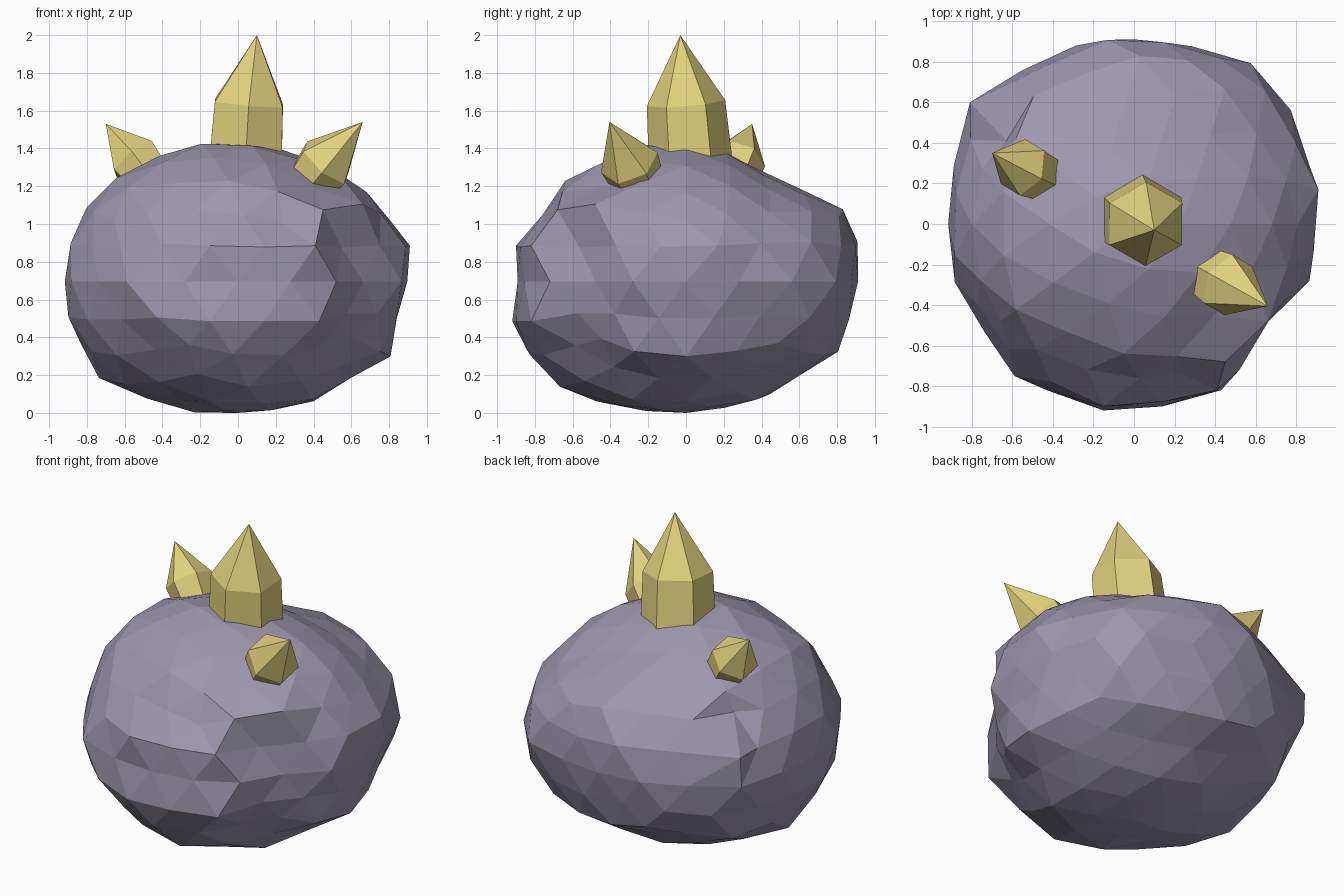
import bpy, bmesh, math
from mathutils import Vector, noise

if "Cube" in bpy.data.objects:
    bpy.data.objects.remove(bpy.data.objects["Cube"])


def material(name, rgb):
    m = bpy.data.materials.new(name)
    m.diffuse_color = (*rgb, 1)
    m.use_nodes = True
    m.node_tree.nodes["Principled BSDF"].inputs["Base Color"].default_value = m.diffuse_color
    return m


def finish(bm, name, mat):
    me = bpy.data.meshes.new(name)
    bmesh.ops.recalc_face_normals(bm, faces=bm.faces)
    bm.to_mesh(me)
    bm.free()
    me.materials.append(mat)
    ob = bpy.data.objects.new(name, me)
    bpy.context.collection.objects.link(ob)
    return ob


STONE = material("grey violet stone", (0.335, 0.307, 0.42))
CRYSTAL = material("pale gold crystal", (0.76, 0.65, 0.21))

MID = 0.71   # height of the boulder centre
# Boulder outlines: plan (x, y), front (x, z) and side (y, z)
PLAN = [(.91, .17), (.76, .6), (.56, .82), (.12, .93), (-.17, .93), (-.44, .84), (-.81, .6),
        (-.92, .17), (-.9, -.27), (-.68, -.6), (-.59, -.75), (-.17, -.92), (.12, -.9),
        (.42, -.82), (.66, -.48), (.88, -.27)]
FRONT = [(.89, .71), (.91, .9), (.66, 1.2), (.43, 1.37), (.08, 1.45), (-.21, 1.45), (-.69, 1.27),
         (-.91, .9), (-.91, .71), (-.92, .53), (-.75, .21), (-.65, .15), (-.25, .01),
         (.1, .03), (.39, .06), (.81, .31)]
SIDE = [(.88, .71), (.92, .9), (.85, 1.09), (.62, 1.19), (.2, 1.38), (-.21, 1.45), (-.64, 1.24),
        (-.9, .9), (-.87, .71), (-.92, .5), (-.83, .32), (-.66, .15), (-.4, .03), (.02, .01),
        (.4, .08), (.83, .35)]
# Corners of the strongest ledges and hollows
LEDGES = [(.45, -.68, 1.09), (.66, -.48, 1.12), (.41, -.82, .9), (.52, -.72, .71), (.43, -.82, .5),
          (-.59, -.75, .71), (-.43, -.82, .52), (-.15, -.92, .5), (.14, -.9, .5),
          (-.15, -.9, .9), (-.63, .41, 1.08), (.91, .17, .9), (-.81, .6, .9)]


def outline_radius(points, mid, u, v):
    """Distance from the centre to the closed outline along (u, v)."""
    n = math.hypot(u, v) or 1
    u, v = u / n, v / n
    best = 0.8
    for i, (ax, ay) in enumerate(points):
        bx, by = points[(i + 1) % len(points)]
        ay, by = ay - mid, by - mid
        ex, ey = bx - ax, by - ay
        det = u * ey - v * ex
        if abs(det) < 1e-9:
            continue
        t = (ax * ey - ay * ex) / det
        s = (ax * v - ay * u) / det
        if t > 0 and -1e-6 <= s <= 1.000001:
            best = t
    return best


# Boulder: faceted ball pushed to blended outlines with a rough surface
SCALE = Vector((.92, .92, .73))
bm = bmesh.new()
bmesh.ops.create_icosphere(bm, subdivisions=3, radius=1)
directions = {v: v.co.normalized() for v in bm.verts}
for v in bm.verts:
    d = Vector(v.co[i] * SCALE[i] for i in range(3))
    total = weight = 0
    for pts, mid, a, b, c in ((PLAN, 0, 0, 1, 2), (FRONT, MID, 0, 2, 1), (SIDE, MID, 1, 2, 0)):
        w = (1.001 - abs(v.co[c])) ** 3
        total += w * outline_radius(pts, mid, d[a], d[b]) / math.hypot(d[a], d[b], 1e-6) \
            * math.hypot(v.co[a], v.co[b])
        weight += w
    ratio = total / weight
    inner = min(abs(k) for k in v.co)          # roughen mostly away from the outlines
    rough = noise.noise(v.co * 3.1 + Vector((4, 7, 2))) * (.02 + .08 * inner)
    v.co = d * (ratio + rough + .004 - .05 * inner) + Vector((0, 0, MID))
# Pull the nearest free corner onto each ledge point
for x, y, z in LEDGES:
    aim = Vector((x / .92, y / .92, (z - MID) / .73)).normalized()
    v = max(directions, key=lambda k: directions[k].dot(aim))
    del directions[v]
    v.co = (x, y, z)
low = min(v.co.z for v in bm.verts)
for v in bm.verts:
    v.co.z -= low
finish(bm, "boulder", STONE)


def crystal(name, root, shoulder, tip, r_root, r_shoulder, toward):
    """Six-sided shaft with a point; one corner faces the given direction."""
    root, shoulder, tip = Vector(root), Vector(shoulder), Vector(tip)
    axis = (tip - root).normalized()
    side = Vector(toward)
    side = (side - axis * side.dot(axis)).normalized()
    other = axis.cross(side)
    bm = bmesh.new()
    rings = []
    for c, r in ((root, r_root), (shoulder, r_shoulder)):
        rings.append([bm.verts.new(c + r * (side * math.cos(k * math.pi / 3)
                                            + other * math.sin(k * math.pi / 3)))
                      for k in range(6)])
    apex = bm.verts.new(tip)
    bm.faces.new(rings[0])
    for k in range(6):
        j = (k + 1) % 6
        bm.faces.new((rings[0][k], rings[0][j], rings[1][j], rings[1][k]))
        bm.faces.new((rings[1][k], rings[1][j], apex))
    return finish(bm, name, CRYSTAL)


# Crystals: one tall on the crown and two small leaning outward
crystal("tall_crystal", (.035, .03, 1.25), (.058, .0, 1.64), (.1, -.03, 2), .225, .208, (0, 1, 0))
crystal("right_crystal", (.34, -.23, 1.17), (.465, -.3, 1.325), (.66, -.405, 1.54),
        .13, .16, (0, .16, .03))
crystal("left_crystal", (-.43, .225, 1.19), (-.55, .28, 1.345), (-.7, .35, 1.53),
        .12, .145, (.1, .09, .07))
